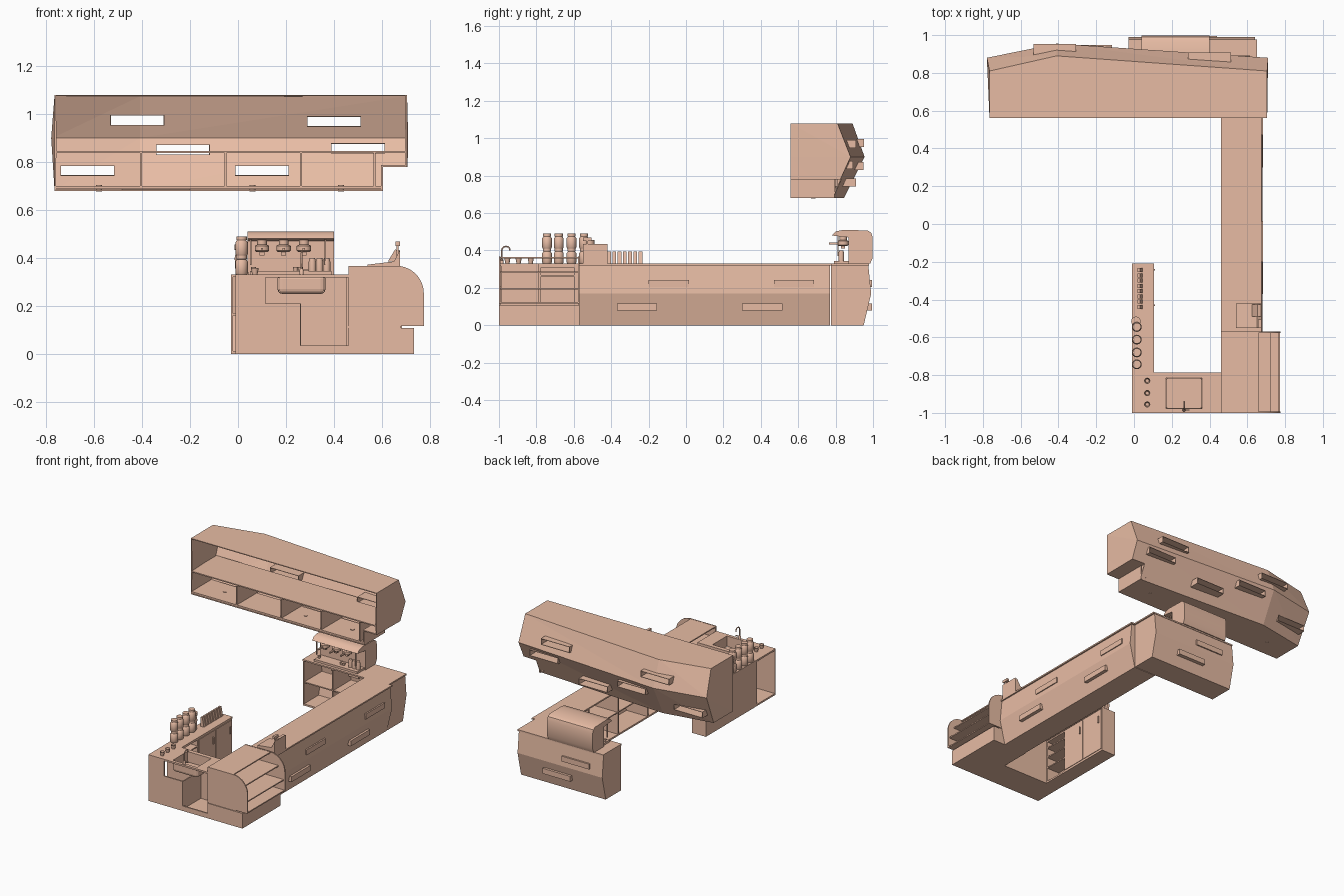
import bpy, bmesh, math
from mathutils import Vector

clay = bpy.data.materials.new("terracotta")
clay.diffuse_color = (0.8, 0.5, 0.37, 1)


def finish(name, bm, smooth=False):
    bmesh.ops.recalc_face_normals(bm, faces=bm.faces)
    me = bpy.data.meshes.new(name)
    bm.to_mesh(me)
    bm.free()
    ob = bpy.data.objects.new(name, me)
    bpy.context.collection.objects.link(ob)
    me.materials.append(clay)
    if smooth:
        for o in bpy.context.selected_objects:
            o.select_set(False)
        bpy.context.view_layer.objects.active = ob
        ob.select_set(True)
        bpy.ops.object.shade_smooth_by_angle(angle=math.radians(40))
    return ob


def prism(name, pts, axis, a, b, smooth=False):
    """Extrude a profile (other two axes in order) from a to b along axis."""
    bm = bmesh.new()
    def at(p, t):
        c = list(p)
        c.insert(axis, t)
        return bm.verts.new(c)
    f = bm.faces.new([at(p, a) for p in pts])
    r = bmesh.ops.extrude_face_region(bm, geom=[f])
    d = Vector((0, 0, 0))
    d[axis] = b - a
    bmesh.ops.translate(bm, vec=d, verts=[v for v in r["geom"] if isinstance(v, bmesh.types.BMVert)])
    return finish(name, bm, smooth)


def box(name, x0, x1, y0, y1, z0, z1):
    return prism(name, [(x0, y0), (x1, y0), (x1, y1), (x0, y1)], 2, z0, z1)


def lathe(name, prof, x, y, n=16):
    bm = bmesh.new()
    rings = [[bm.verts.new((x + r * math.cos(2 * math.pi * i / n), y + r * math.sin(2 * math.pi * i / n), z))
              for i in range(n)] for r, z in prof]
    for a, b in zip(rings, rings[1:]):
        for i in range(n):
            bm.faces.new((a[i], a[(i + 1) % n], b[(i + 1) % n], b[i]))
    bm.faces.new(rings[0])
    bm.faces.new(rings[-1])
    return finish(name, bm, True)


def cut(ob, cutter):
    m = ob.modifiers.new("cut", "BOOLEAN")
    m.operation, m.solver, m.object = "DIFFERENCE", "EXACT", cutter
    bpy.context.view_layer.objects.active = ob
    bpy.ops.object.modifier_apply(modifier=m.name)
    bpy.data.objects.remove(cutter)


# Long service counter, bulged outside, open shelves inside
def front(o):
    return [(o, 0), (o + 0.04, 0.17), (o + 0.025, 0.32), (o + 0.012, 0.32), (o + 0.027, 0.17), (o - 0.013, 0)]

def rib(i, o):
    return [(i, 0), (o, 0), (o + 0.035, 0.17), (o + 0.02, 0.32), (i, 0.32)]

prism("long_counter_front", front(0.64), 1, -0.57, 0.77)
box("long_counter_top", 0.46, 0.675, -0.57, 0.78, 0.32, 0.33)
box("long_counter_floor", 0.465, 0.64, -0.57, 0.77, 0, 0.012)
box("long_counter_shelf", 0.47, 0.67, -0.57, 0.77, 0.16, 0.168)
for k in range(5):
    y = -0.57 + k * 0.3325
    prism("long_counter_divider", rib(0.465, 0.635), 1, y, y + 0.01)
for y, z in ((-0.2, 0.205), (0.47, 0.205), (-0.37, 0.078), (0.30, 0.078)):
    box("long_counter_block", 0.64, 0.683, y, y + 0.215, z, z + 0.038)

# Back counter under the coffee machine
prism("back_counter_front", [(p, z) for p, z in front(0.95)], 0, -0.03, 0.64)
box("back_counter_top", -0.03, 0.65, 0.77, 0.978, 0.32, 0.33)
box("back_counter_floor", -0.03, 0.64, 0.775, 0.95, 0, 0.012)
box("back_counter_shelf", -0.03, 0.47, 0.78, 0.98, 0.16, 0.168)
for x in (-0.03, 0.2, 0.455, 0.63):
    prism("back_counter_divider", rib(0.775, 0.945), 0, x, x + 0.01)
for x, z in ((0.07, 0.205), (0.22, 0.078)):
    box("back_counter_block", x, x + 0.22, 0.95, 0.995, z, z + 0.038)

# Display case with curved ends and stepped shelves
box("case_base", 0.46, 0.735, -1, -0.57, 0, 0.108)
box("case_plinth", 0.46, 0.68, -0.995, -0.575, 0.108, 0.116)
arc = [(0.66 + 0.115 * math.cos(math.radians(t)), 0.252 + 0.115 * math.sin(math.radians(t))) for t in range(0, 91, 9)]
for y in (-1, -0.578):
    prism("case_end_panel", [(0.46, 0.116), (0.775, 0.116)] + arc + [(0.46, 0.367)], 1, y, y + 0.008, True)
for x, z in ((0.773, 0.116), (0.765, 0.19), (0.725, 0.28), (0.66, 0.358)):
    box("case_shelf", 0.46, x, -0.995, -0.575, z, z + 0.008)

# Sink counter: stepped front opening, worktop frame around the basin
prism("sink_front", [(-0.01, 0), (0.46, 0), (0.46, 0.035), (0.26, 0.035), (0.26, 0.21),
                     (0.115, 0.21), (0.115, 0.32), (-0.01, 0.32)], 1, -1, -0.99)
top = box("sink_top", -0.01, 0.46, -1, -0.785, 0.318, 0.33)
cut(top, box("cutter", 0.17, 0.36, -0.977, -0.815, 0.2, 0.4))
box("sink_floor", -0.01, 0.46, -0.99, -0.785, 0, 0.012)
box("sink_side", 0.45, 0.46, -0.99, -0.785, 0.012, 0.318)
box("sink_back", 0.0, 0.45, -0.795, -0.785, 0.012, 0.318)
box("sink_divider", 0.255, 0.263, -0.99, -0.795, 0.012, 0.21)
basin = box("basin", 0.165, 0.365, -0.982, -0.81, 0.25, 0.333)
m = basin.modifiers.new("round", "BEVEL")
m.width, m.segments = 0.02, 3
bpy.context.view_layer.objects.active = basin
bpy.ops.object.modifier_apply(modifier="round")
cut(basin, box("cutter", 0.172, 0.358, -0.975, -0.817, 0.257, 0.4))

# Tap with a hooked spout
cu = bpy.data.curves.new("tap", "CURVE")
cu.dimensions, cu.bevel_depth, cu.bevel_resolution = "3D", 0.004, 2
cu.use_fill_caps = True
sp = cu.splines.new("POLY")
path = [(-0.985, 0.33), (-0.985, 0.4)] + [(-0.963 - 0.022 * math.cos(math.radians(t)), 0.4 + 0.022 * math.sin(math.radians(t))) for t in range(30, 181, 30)]
sp.points.add(len(path) - 1)
for p, (y, z) in zip(sp.points, path):
    p.co = (0.265, y, z, 1)
tap = bpy.data.objects.new("tap", cu)
bpy.context.collection.objects.link(tap)
cu.materials.append(clay)
lathe("tap_base", [(0.009, 0.33), (0.009, 0.35), (0.005, 0.355)], 0.265, -0.985, 12)
box("tap_lever", 0.27, 0.295, -0.988, -0.982, 0.345, 0.351)

# Left counter with doors and one open bay
left = box("left_counter", -0.01, 0.1, -0.79, -0.21, 0, 0.32)
cut(left, box("cutter", 0.0, 0.2, -0.775, -0.6, 0.012, 0.31))
box("left_counter_top", -0.01, 0.105, -0.787, -0.21, 0.32, 0.33)
for z in (0.11, 0.19, 0.26):
    box("left_bay_shelf", 0, 0.1, -0.78, -0.595, z, z + 0.008)
for y in (-0.59, -0.4):
    box("left_door", 0.1, 0.104, y, y + 0.185, 0.015, 0.31)
    box("left_door_handle", 0.104, 0.112, y + 0.155, y + 0.163, 0.22, 0.27)

# Stacked jars, cups and leaning packets
for y in (-0.743, -0.68, -0.612, -0.545):
    for z in (0.33, 0.41):
        lathe("jar", [(0.022, z), (0.026, z + 0.006), (0.026, z + 0.055), (0.019, z + 0.064),
                      (0.022, z + 0.065), (0.022, z + 0.08)], 0.015, y)
lathe("shaker", [(0.02, 0.33), (0.024, 0.4), (0.018, 0.43), (0.025, 0.435), (0.025, 0.455)], 0.01, -0.515)
for y in (-0.955, -0.895, -0.83):
    lathe("cup", [(0.011, 0.33), (0.016, 0.357), (0.014, 0.357), (0.009, 0.335)], 0.07, y)
for k in range(8):
    y = -0.45 + k * 0.028
    prism("packet", [(0.02, 0.33), (0.045, 0.33), (0.032, 0.395), (0.018, 0.395)], 1, y, y + 0.021)

# Till with keypad wedge and customer display
prism("till_body", [(0.54, 0.33), (0.675, 0.33), (0.675, 0.435), (0.65, 0.385), (0.54, 0.372)], 1, -0.55, -0.42)
prism("till_screen", [(0.625, 0.385), (0.675, 0.385), (0.675, 0.43), (0.655, 0.435)], 1, -0.49, -0.425)
box("till_pole", 0.662, 0.67, -0.532, -0.524, 0.38, 0.45)
box("till_display", 0.657, 0.675, -0.55, -0.505, 0.45, 0.468)

# Coffee machine: rounded hood profile, drip tray, group heads
hood = [(0.87, 0.33), (0.985, 0.33), (0.998, 0.36), (0.998, 0.47), (0.99, 0.495), (0.97, 0.507),
        (0.84, 0.51), (0.8, 0.502), (0.78, 0.48), (0.87, 0.47)]
prism("coffee_machine_body", hood, 0, 0.04, 0.40, True)
box("drip_tray", 0.05, 0.39, 0.79, 0.88, 0.33, 0.345)
for x in (0.1, 0.19, 0.275):
    lathe("group_head", [(0.024, 0.425), (0.03, 0.43), (0.03, 0.45), (0.02, 0.455), (0.02, 0.48)], x, 0.84)
    box("filter_handle", x - 0.005, x + 0.005, 0.765, 0.82, 0.432, 0.442)
    box("filter_spout", x - 0.01, x + 0.01, 0.83, 0.85, 0.41, 0.425)
for x in (0.31, 0.34, 0.37):
    lathe("milk_jug", [(0.015, 0.345), (0.015, 0.385), (0.011, 0.4)], x, 0.83)
for x in (0.36, 0.05):
    box("steam_wand", x, x + 0.006, 0.81, 0.816, 0.37, 0.49)
for x in (0.065, 0.24, 0.26):
    lathe("small_cup", [(0.008, 0.345), (0.011, 0.362)], x, 0.825, 12)

# Overhead unit: open front, faceted folded back
bm = bmesh.new()
rows = []
for z, end, mid, ox in ((0.68, 0.78, 0.845, 0), (0.90, 0.88, 0.955, 0.014), (1.08, 0.81, 0.89, 0)):
    rows.append([bm.verts.new(c) for c in ((-0.765, 0.56, z), (-0.765 - ox, end, z), (-0.41, mid, z),
                                           (0.705 + ox / 3, end, z), (0.705, 0.56, z))])
for a, b in zip(rows, rows[1:]):
    for i in range(4):
        q = (a[i], a[i + 1], b[i + 1], b[i])
        bm.faces.new((q[0], q[1], q[2]))
        bm.faces.new((q[0], q[2], q[3]))
bm.faces.new(rows[0])
bm.faces.new(rows[2])
shell = finish("overhead_shell", bm)
m = shell.modifiers.new("wall", "SOLIDIFY")
m.thickness, m.offset = 0.008, -1
bpy.context.view_layer.objects.active = shell
bpy.ops.object.modifier_apply(modifier="wall")
cut(shell, box("cutter", 0.605, 0.8, 0.5, 1.0, 0.6, 0.78))
box("overhead_notch_wall", 0.597, 0.605, 0.56, 0.795, 0.68, 0.788)
box("overhead_notch_ceiling", 0.6, 0.704, 0.56, 0.825, 0.78, 0.788)
box("overhead_floor", -0.76, 0.6, 0.56, 0.785, 0.688, 0.7)
box("overhead_shelf", -0.765, 0.704, 0.56, 0.85, 0.838, 0.846)
for x in (-0.405, -0.052, 0.263, 0.57):
    box("overhead_divider", x - 0.004, x + 0.004, 0.56, 0.8, 0.7, 0.84)
for x in (-0.58, 0.06, 0.43):
    lathe("downlight", [(0.012, 0.678), (0.012, 0.704)], x, 0.68, 12)

# Open rectangular slots through the faceted back
for x, z, y in ((-0.53, 0.955, 0.945), (0.29, 0.95, 0.90), (-0.34, 0.832, 0.94),
                (0.39, 0.838, 0.885), (-0.738, 0.745, 0.865), (-0.01, 0.745, 0.90)):
    X, Z, t = x + 0.22, z + 0.038, 0.003
    cut(shell, box("cutter", x, X, 0.7, 1.0, z, Z))
    tube = box("back_slot", x - t, X + t, y - 0.09, y + 0.008, z - t, Z + t)
    cut(tube, box("cutter", x, X, 0.7, 1.0, z, Z))
    if z > 0.83 and z < 0.84:
        cut(bpy.data.objects["overhead_shelf"], box("cutter", x, X, y - 0.09, 1.0, z, Z))
